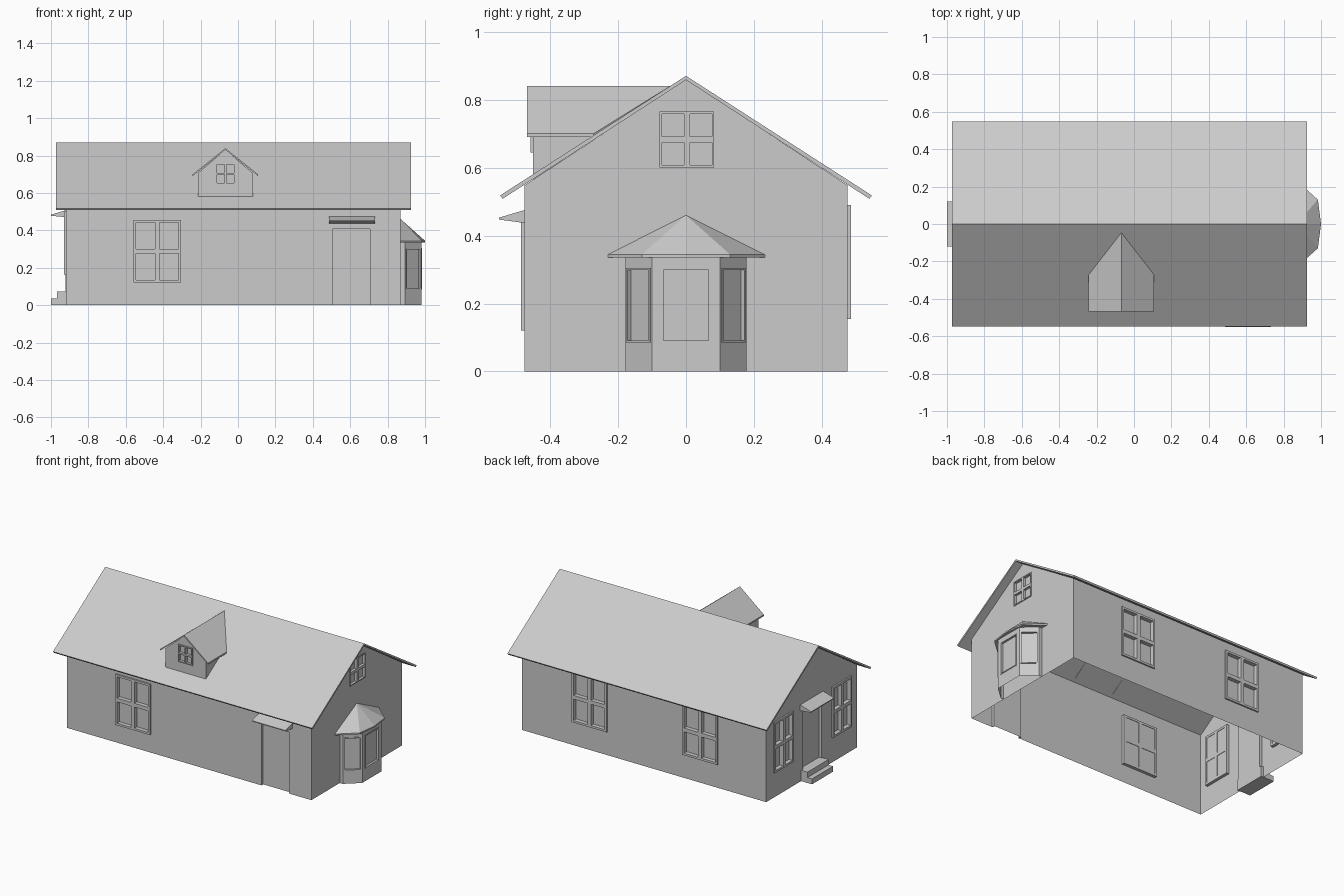
import bpy, bmesh
from math import radians, atan2, hypot
from mathutils import Matrix, Vector

if "Cube" in bpy.data.objects:
    bpy.data.objects.remove(bpy.data.objects["Cube"])


def finish(bm, name, recalc=True):
    if recalc:
        bmesh.ops.recalc_face_normals(bm, faces=bm.faces[:])
    me = bpy.data.meshes.new(name)
    bm.to_mesh(me)
    bm.free()
    ob = bpy.data.objects.new(name, me)
    bpy.context.collection.objects.link(ob)
    return ob


def face_frame(x, y, angle):
    """Wall frame: u runs right, v up, d outward."""
    swap = Matrix(((1, 0, 0, 0), (0, 0, -1, 0), (0, 1, 0, 0), (0, 0, 0, 1)))
    return Matrix.Translation((x, y, 0)) @ Matrix.Rotation(angle, 4, 'Z') @ swap


def rect(u0, v0, u1, v1):
    return [(u0, v0), (u1, v0), (u1, v1), (u0, v1)]


def panel(name, frame, outline, holes=(), d0=0.0, d1=None):
    """Flat polygon with holes, thickened from d0 to d1 when d1 is given."""
    bm = bmesh.new()
    edges = []
    for loop in [outline, *holes]:
        vs = [bm.verts.new((u, v, d0)) for u, v in loop]
        edges += [bm.edges.new((vs[i - 1], vs[i])) for i in range(len(vs))]
    bmesh.ops.triangle_fill(bm, use_beauty=True, edges=edges, normal=(0, 0, 1))
    for f in bm.faces:
        f.normal_update()
        if f.normal.z < 0:
            f.normal_flip()
    if d1 is not None:
        ext = bmesh.ops.extrude_face_region(bm, geom=bm.faces[:], use_keep_orig=True)
        for e in ext['geom']:
            if isinstance(e, bmesh.types.BMVert):
                e.co.z = d1
    bm.transform(frame)
    return finish(bm, name, d1 is not None)


def prism(name, frame, profile, u0, u1):
    """(d, v) profile swept along u."""
    bm = bmesh.new()
    a = [bm.verts.new((u0, v, d)) for d, v in profile]
    b = [bm.verts.new((u1, v, d)) for d, v in profile]
    bm.faces.new(a)
    bm.faces.new(b)
    for i in range(len(a)):
        bm.faces.new((a[i - 1], a[i], b[i], b[i - 1]))
    bm.transform(frame)
    return finish(bm, name)


def window(name, frame, r, border, bar, back=-0.02, front=0.01, n=2):
    """Raised frame with n x n recessed panes; returns its wall opening."""
    u0, v0, u1, v1 = r
    pw = (u1 - u0 - 2 * border - (n - 1) * bar) / n
    ph = (v1 - v0 - 2 * border - (n - 1) * bar) / n
    holes = []
    for i in range(n):
        for j in range(n):
            u, v = u0 + border + i * (pw + bar), v0 + border + j * (ph + bar)
            holes.append(rect(u, v, u + pw, v + ph))
    panel(name + "_frame", frame, rect(*r), holes, back, front)
    panel(name + "_glass", frame, rect(*r), d0=back + 0.003)
    return rect(*r)


def door(name, frame, u0, u1, top):
    """Recessed door leaf with a thin jamb; returns the wall notch."""
    t = 0.004
    panel(name + "_leaf", frame, rect(u0, 0, u1, top), d0=-0.018)
    panel(name + "_jamb", frame, [(u0, 0), (u0 + t, 0), (u0 + t, top - t), (u1 - t, top - t),
                                  (u1 - t, 0), (u1, 0), (u1, top), (u0, top)], d0=-0.018, d1=0.001)
    return [(u0, 0), (u0, top), (u1, top), (u1, 0)]


front = face_frame(0, -0.475, 0)
right = face_frame(0.87, 0, radians(90))
back = face_frame(0, 0.475, radians(180))
left = face_frame(-0.92, 0, radians(270))
WALL, PEAK = 0.548, 0.86

# front wall with window, door and canopy
win = window("front_window", front, (-0.56, 0.12, -0.305, 0.455), 0.014, 0.025)
notch = door("front_door", front, 0.5, 0.71, 0.41)
panel("front_wall", front, [(-0.92, 0), *notch, (0.87, 0), (0.87, WALL), (-0.92, WALL)], [win])
prism("front_canopy", front, [(0, 0.475), (0.075, 0.453), (0.075, 0.447), (0, 0.437)], 0.487, 0.733)

# back wall with two windows
wins = [window("back_window", back, (c - 0.128, 0.155, c + 0.128, 0.49), 0.014, 0.025)
        for c in (-0.37, 0.44)]
panel("back_wall", back, [(-0.87, 0), (0.92, 0), (0.92, WALL), (-0.87, WALL)], wins)

# right gable wall with attic window
attic = window("attic_window", right, (-0.078, 0.6, 0.083, 0.765), 0.007, 0.018, -0.015, 0.005)
gable = [(0.475, 0), (0.475, WALL), (0, PEAK), (-0.475, WALL), (-0.475, 0)]
panel("right_wall", right, gable, [attic])

# left gable wall with windows, door, canopy and steps
wins = [window("left_window", left, (c - 0.1, 0.165, c + 0.1, 0.5), 0.014, 0.022)
        for c in (-0.3, 0.31)]
panel("left_wall", left, gable + door("left_door", left, -0.095, 0.105, 0.455), wins)
prism("left_canopy", left, [(0, 0.508), (0.08, 0.484), (0.08, 0.478), (0, 0.47)], -0.12, 0.12)
prism("left_steps", left, [(-0.018, 0), (0.08, 0), (0.08, 0.036), (0.047, 0.036),
                           (0.047, 0.072), (-0.018, 0.072)], -0.11, 0.11)

# main roof
roof = face_frame(0, 0, 0)
prism("main_roof", roof, [(0, 0.87), (0.547, 0.518), (0.54, 0.508), (0, 0.858),
                          (-0.54, 0.508), (-0.547, 0.518)], -0.972, 0.925)

# dormer
CX, HW, TOP = -0.0675, 0.1475, 0.705
dorm = face_frame(CX, -0.45, 0)
win = window("dormer_window", dorm, (-0.052, 0.645, 0.052, 0.76), 0.007, 0.01, -0.012, 0.008)
panel("dormer_front", dorm, [(-HW, 0.575), (HW, 0.575), (HW, TOP), (0, 0.832), (-HW, TOP)], [win])


def roof_y(z):
    return -(0.87 - z) / 0.6435


for s, side in ((-1, "left"), (1, "right")):
    x = CX + s * HW
    bm = bmesh.new()
    bm.faces.new([bm.verts.new(p) for p in ((x, -0.45, 0.56), (x, -0.45, TOP),
                                            (x, roof_y(TOP) + 0.01, TOP))][::s])
    finish(bm, "dormer_cheek_" + side, False)
    # roof slope, cut along the main roof
    e, t = CX + s * 0.175, 0.01
    bm = bmesh.new()
    rings = []
    for dz in (0, -t):
        rings.append([bm.verts.new(p) for p in (
            (e, -0.468, 0.69 + t + dz), (CX, -0.468, 0.84 + dz),
            (CX, roof_y(0.84), 0.84 + dz), (e, roof_y(0.695), 0.69 + t + dz))])
    a, b = rings
    bm.faces.new(a)
    bm.faces.new(b)
    for i in range(4):
        if i != 2:
            bm.faces.new((a[i - 1], a[i], b[i], b[i - 1]))
    bm.faces.new((a[1], a[2], b[2], b[1])) if i == 2 else None
    finish(bm, "dormer_roof_" + side)

# bay window walls
pts = [(0.87, -0.178), (0.892, -0.178), (0.98, -0.1), (0.98, 0.1), (0.892, 0.178), (0.87, 0.178)]
for (x0, y0), (x1, y1) in zip(pts, pts[1:]):
    h = hypot(x1 - x0, y1 - y0) / 2
    fr = face_frame((x0 + x1) / 2, (y0 + y1) / 2, atan2(y1 - y0, x1 - x0))
    holes = []
    if h > 0.03:
        w = h * 0.72 if h > 0.08 else h * 0.9
        holes = [window("bay_window", fr, (-w, 0.085, w, 0.305), 0.006, 0, -0.014, 0.003, 1)]
    panel("bay_wall", fr, rect(-h, 0, h, 0.338), holes)

# bay roof fan
rim = [(0.87, -0.23), (0.983, -0.13), (1.0, 0), (0.983, 0.13), (0.87, 0.232)]
bm = bmesh.new()
lo = [bm.verts.new((x, y, 0.335)) for x, y in rim]
hi = [bm.verts.new((x, y, 0.344)) for x, y in rim]
apex = bm.verts.new((0.87, 0, 0.46))
bm.faces.new(lo)
for i in range(4):
    bm.faces.new((lo[i], lo[i + 1], hi[i + 1], hi[i]))
    bm.faces.new((hi[i], hi[i + 1], apex))
bm.faces.new((lo[0], hi[0], apex, hi[4], lo[4]))
finish(bm, "bay_roof")
